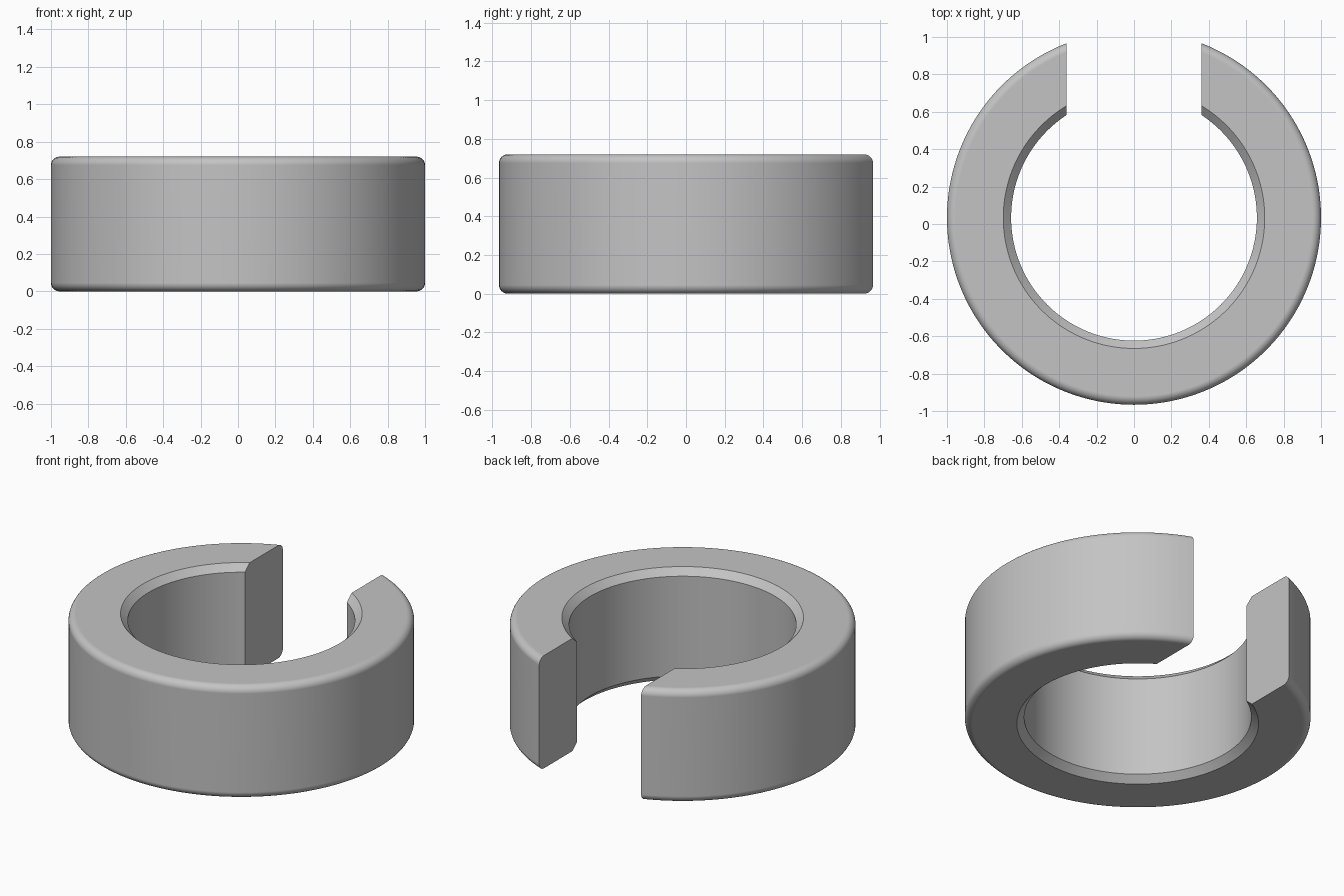
import bpy
import bmesh
from math import asin, sin, cos, pi, radians

# Remove the default cube
cube = bpy.data.objects.get("Cube")
if cube:
    bpy.data.objects.remove(cube, do_unlink=True)

# Main dimensions
OUTER, INNER, HEIGHT = 1.0, 0.657, 0.72
CHAMFER, FILLET, HALF_GAP = 0.042, 0.045, 0.36
STEPS, SEGMENTS = 8, 144
CENTRE_Y = (OUTER - cos(asin(HALF_GAP / OUTER))) / 2


def fillet(z, start):
    """Quarter-round points (radius, height) on the outer rim."""
    for i in range(STEPS + 1):
        a = start + i * pi / 2 / STEPS
        yield OUTER - FILLET + FILLET * cos(a), z + FILLET * sin(a)


# Cross-section: chamfered bore, rounded outer edges
profile = [(INNER, HEIGHT - CHAMFER), (INNER, CHAMFER), (INNER + CHAMFER, 0)]
profile += fillet(FILLET, -pi / 2)
profile += fillet(HEIGHT - FILLET, 0)
profile.append((INNER + CHAMFER, HEIGHT))

# Sweep each point around so that both ends lie on the flat gap planes
bm = bmesh.new()
rings = []
for r, z in profile:
    start = asin(HALF_GAP / r)
    sweep = 2 * pi - 2 * start
    angles = [start + sweep * i / SEGMENTS for i in range(SEGMENTS + 1)]
    rings.append([bm.verts.new((r * sin(a), CENTRE_Y + r * cos(a), z)) for a in angles])

for ring, following in zip(rings, rings[1:] + rings[:1]):
    for i in range(SEGMENTS):
        bm.faces.new((ring[i], ring[i + 1], following[i + 1], following[i]))

# Flat end faces of the gap
for end in (0, -1):
    bm.faces.new([ring[end] for ring in rings])
bmesh.ops.recalc_face_normals(bm, faces=bm.faces)

mesh = bpy.data.meshes.new("split_ring")
bm.to_mesh(mesh)
bm.free()
ring_object = bpy.data.objects.new("split_ring", mesh)
bpy.context.collection.objects.link(ring_object)

# Plain grey material
grey = bpy.data.materials.new("plain_grey")
grey.use_nodes = True
colour = (0.55, 0.55, 0.55, 1)
grey.diffuse_color = colour
grey.node_tree.nodes["Principled BSDF"].inputs["Base Color"].default_value = colour
mesh.materials.append(grey)

# Smooth curved walls, crisp chamfers and ends
bpy.ops.object.select_all(action="DESELECT")
ring_object.select_set(True)
bpy.context.view_layer.objects.active = ring_object
bpy.ops.object.shade_smooth_by_angle(angle=radians(30))
weighted = ring_object.modifiers.new("flat_face_normals", "WEIGHTED_NORMAL")
weighted.keep_sharp = True
